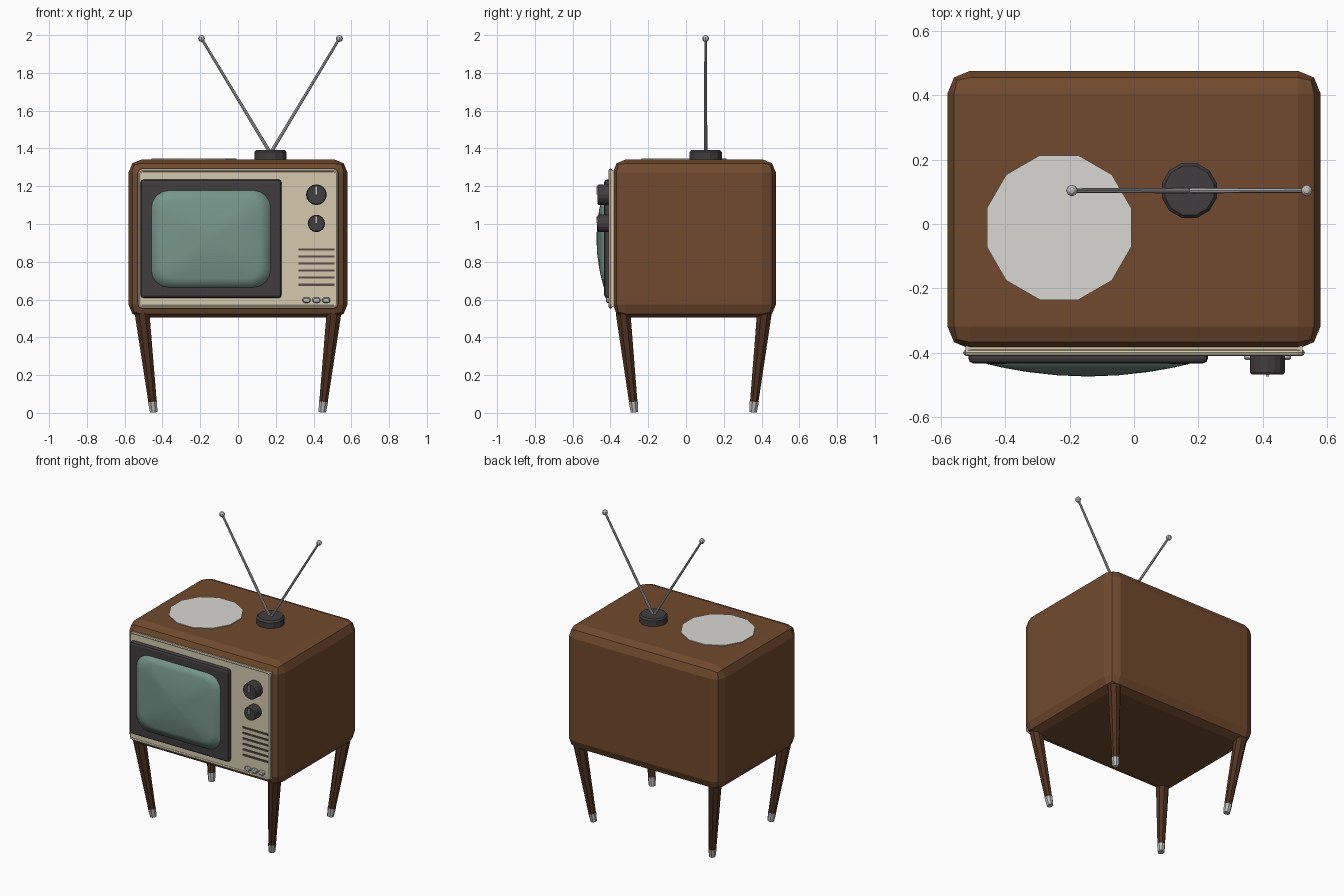
import bpy, bmesh, math
from mathutils import Vector, Matrix

if "Cube" in bpy.data.objects:
    bpy.data.objects.remove(bpy.data.objects["Cube"])


def mat(name, r, g, b):
    m = bpy.data.materials.new(name)
    m.diffuse_color = [((c / 255 + 0.055) / 1.055) ** 2.4 for c in (r, g, b)] + [1]
    m.use_nodes = True
    m.node_tree.nodes["Principled BSDF"].inputs["Base Color"].default_value = m.diffuse_color
    return m


WOOD = mat("walnut", 113, 74, 46)
LEG = mat("dark_walnut", 82, 51, 32)
CREAM = mat("cream", 214, 201, 174)
DARK = mat("charcoal", 66, 61, 62)
GLASS = mat("green_glass", 118, 150, 138)
CHROME = mat("chrome", 190, 190, 190)
WHITE = mat("white_cloth", 216, 215, 210)
SLOT = mat("slot_brown", 88, 80, 70)


def finish(name, bm, m, smooth=False):
    bmesh.ops.recalc_face_normals(bm, faces=bm.faces)
    me = bpy.data.meshes.new(name)
    for f in bm.faces:
        f.smooth = smooth
    bm.to_mesh(me)
    bm.free()
    me.materials.append(m)
    ob = bpy.data.objects.new(name, me)
    bpy.context.collection.objects.link(ob)
    return ob


def box(name, lo, hi, m, bevel=0, segs=2):
    lo, hi = Vector(lo), Vector(hi)
    bm = bmesh.new()
    bmesh.ops.create_cube(bm, size=1, matrix=Matrix.Translation((lo + hi) / 2)
                          @ Matrix.Diagonal((hi - lo).to_4d()))
    if bevel:
        bmesh.ops.bevel(bm, geom=bm.edges[:], offset=bevel, segments=segs,
                        profile=0.5, affect='EDGES', clamp_overlap=True)
    return finish(name, bm, m)


def loft(name, rings, m, closed=False, smooth=False):
    """Bridge equal-sized rings; ends are capped, or joined when closed."""
    bm = bmesh.new()
    vs = [[bm.verts.new(p) for p in ring] for ring in rings]
    n = len(vs[0])
    pairs = list(zip(vs, vs[1:])) + ([(vs[-1], vs[0])] if closed else [])
    for a, b in pairs:
        for i in range(n):
            j = (i + 1) % n
            bm.faces.new((a[i], a[j], b[j], b[i]))
    if not closed:
        bm.faces.new(vs[0])
        bm.faces.new(vs[-1])
    return finish(name, bm, m, smooth)


def turned(name, start, axis, profile, sides, m, phase=0.0):
    """Profile of (radius, distance along axis) turned round an axis."""
    start, axis = Vector(start), Vector(axis).normalized()
    u = axis.orthogonal().normalized()
    w = axis.cross(u)
    rings = []
    for r, d in profile:
        angs = [2 * math.pi * (i + phase) / sides for i in range(sides)]
        rings.append([start + axis * d + (u * math.cos(a) + w * math.sin(a)) * r for a in angs])
    return loft(name, rings, m)


def rrect(cx, cz, hw, hh, r, y, segs=4):
    pts = []
    for k, (sx, sz) in enumerate(((1, 1), (-1, 1), (-1, -1), (1, -1))):
        for i in range(segs + 1):
            a = math.pi / 2 * (k + i / segs)
            pts.append(Vector((cx + sx * (hw - r) + r * math.cos(a), y,
                               cz + sz * (hh - r) + r * math.sin(a))))
    return pts


# Cabinet
box("cabinet", (-0.58, -0.388, 0.504), (0.58, 0.476, 1.342), WOOD, 0.07)

# Front panel with raised trim round it
box("front_panel", (-0.524, -0.405, 0.56), (0.524, -0.37, 1.286), CREAM)
section = [(0.01 * math.cos(a), 0.01 * math.sin(a)) for a in
           (2 * math.pi * i / 8 for i in range(8))]
loft("panel_trim", [rrect(0, 0.923, 0.521 + o, 0.361 + o, 0.015 + o, -0.4 + d, 2)
                    for o, d in section], CREAM, closed=True)

# Screen surround and bulging glass
box("screen_surround", (-0.515, -0.433, 0.608), (0.23, -0.39, 1.236), DARK, 0.015)
rings = [rrect(-0.143, 0.921, 0.316, 0.257, 0.095, -0.42)]
for s in (1, 0.82, 0.6, 0.3, 0.02):
    rings.append(rrect(-0.143, 0.921, 0.316 * s, 0.257 * s, 0.095 * s, -0.474 + 0.039 * s * s))
loft("screen_glass", rings, GLASS, smooth=True).data
bpy.context.view_layer.update()

# Knobs with pointers
for name, z, r in (("upper_knob", 1.155, 0.055), ("lower_knob", 1.003, 0.046)):
    turned(name, (0.415, -0.4, z), (0, -1, 0),
           [(r, 0), (r, 0.06), (r * 0.9, 0.068)], 16, DARK)
    box(name + "_pointer", (0.411, -0.474, z + 0.002), (0.419, -0.465, z + r * 0.8), CHROME)

# Speaker slots
for i in range(6):
    z = 0.679 + 0.0372 * i
    box(f"speaker_slot_{i + 1}", (0.321, -0.411, z - 0.006), (0.51, -0.402, z + 0.006), SLOT)

# Push buttons
for i in range(3):
    x = 0.363 + 0.052 * i
    loft(f"push_button_{i + 1}",
         [rrect(x, 0.597, 0.021 - o, 0.0145 - o, 0.0125 - o, y, 3)
          for o, y in ((0, -0.4), (0, -0.417), (0.005, -0.423))], CHROME)

# Legs leaning inwards, with metal tips
for sy, side in ((-1, "front"), (1, "back")):
    for sx, hand in ((-1, "left"), (1, "right")):
        top = Vector((sx * 0.508, 0.041 + sy * 0.374, 0.53))
        foot = Vector((sx * 0.446, 0.041 + sy * 0.314, 0.004))
        d = top - foot
        turned(f"{side}_{hand}_leg", foot, d, [(0.024, 0.055), (0.042, d.length)], 8, LEG, 0.5)
        turned(f"{side}_{hand}_leg_tip", foot, d, [(0.021, 0), (0.026, 0.058)], 8, CHROME, 0.5)

# Round cloth on top
turned("round_cloth", (-0.233, -0.011, 1.338), (0, 0, 1),
       [(0.2325, 0), (0.2325, 0.009)], 12, WHITE)

# Aerial: base, two rods and end balls
turned("aerial_base", (0.172, 0.104, 1.338), (0, 0, 1),
       [(0.0885, 0), (0.0885, 0.042), (0.079, 0.053)], 12, DARK)
for s, hand in ((-1, "left"), (1, "right")):
    a = Vector((0.172 + s * 0.003, 0.104, 1.38))
    b = Vector((0.172 + s * 0.365, 0.104, 1.982))
    turned(f"{hand}_aerial_rod", a, b - a, [(0.009, 0), (0.007, (b - a).length)], 8, CHROME)
    bm = bmesh.new()
    bmesh.ops.create_uvsphere(bm, u_segments=8, v_segments=6, radius=0.018,
                              matrix=Matrix.Translation(b))
    finish(f"{hand}_aerial_ball", bm, CHROME)
